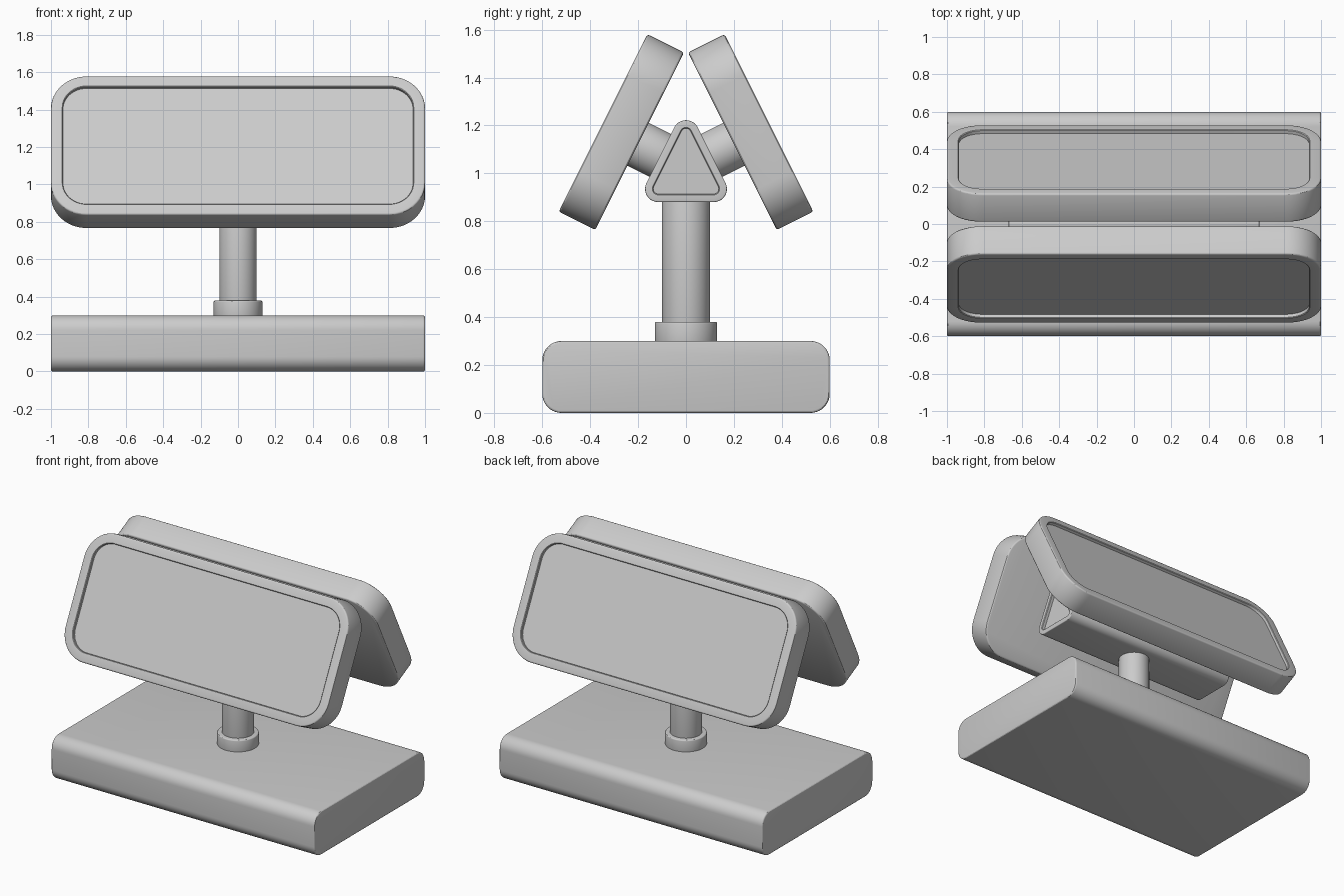
import bpy, bmesh, math
from mathutils import Matrix, Vector

cube = bpy.data.objects.get("Cube")
if cube:
    bpy.data.objects.remove(cube, do_unlink=True)

GREY = (0.6, 0.6, 0.6, 1)
mat = bpy.data.materials.new("light grey")
mat.use_nodes = True
mat.diffuse_color = GREY
mat.node_tree.nodes["Principled BSDF"].inputs["Base Color"].default_value = GREY


def rounded(corners, radius, steps=10):
    """Round the corners of a convex counter-clockwise polygon."""
    pts = [Vector(c) for c in corners]
    out = []
    for i, p in enumerate(pts):
        a = (pts[i - 1] - p).normalized()
        b = (pts[(i + 1) % len(pts)] - p).normalized()
        half = a.angle(b) / 2
        centre = p + (a + b).normalized() * radius / math.sin(half)
        sweep = math.pi - 2 * half
        start = math.atan2(-a.x, a.y)
        # outward normal of the incoming edge turns to that of the outgoing edge
        start = math.atan2(a.x, -a.y)
        for k in range(steps + 1):
            t = start + sweep * k / steps
            out.append(centre + radius * Vector((math.cos(t), math.sin(t))))
    return out


def rect(w, h):
    return [(-w, -h), (w, -h), (w, h), (-w, h)]


def finish(name, bm, matrix):
    bmesh.ops.recalc_face_normals(bm, faces=bm.faces)
    mesh = bpy.data.meshes.new(name)
    bm.to_mesh(mesh)
    bm.free()
    mesh.materials.append(mat)
    ob = bpy.data.objects.new(name, mesh)
    bpy.context.collection.objects.link(ob)
    ob.matrix_world = matrix
    bpy.ops.object.select_all(action="DESELECT")
    ob.select_set(True)
    bpy.context.view_layer.objects.active = ob
    bpy.ops.object.shade_smooth_by_angle(angle=math.radians(30))
    return ob


def solid(name, outline, depth, matrix, edge=0.01, rim=0, recess=0, both=False):
    """Extrude an outline along local z, soften its edges, sink the end faces."""
    bm = bmesh.new()
    low = bm.faces.new([bm.verts.new((p.x, p.y, -depth / 2)) for p in outline])
    ext = bmesh.ops.extrude_face_region(bm, geom=[low], use_keep_orig=True)
    top = [v for v in ext["geom"] if isinstance(v, bmesh.types.BMVert)]
    bmesh.ops.translate(bm, verts=top, vec=(0, 0, depth))
    bmesh.ops.recalc_face_normals(bm, faces=bm.faces)
    caps = [e for e in bm.edges if abs(e.verts[0].co.z - e.verts[1].co.z) < 1e-5]
    bmesh.ops.bevel(bm, geom=caps, offset=edge, segments=3, profile=0.5,
                    affect="EDGES", clamp_overlap=True)
    bm.normal_update()
    if rim:
        for s in ([1, -1] if both else [1]):
            cap = max((f for f in bm.faces if f.normal.z * s > 0.99),
                      key=lambda f: f.calc_area())
            bmesh.ops.inset_region(bm, faces=[cap], thickness=rim - edge, use_even_offset=True)
            bmesh.ops.inset_region(bm, faces=[cap], thickness=0.004, depth=-0.004,
                                   use_even_offset=True)
            floor = bmesh.ops.extrude_face_region(bm, geom=[cap])
            bmesh.ops.delete(bm, geom=[cap], context="FACES_ONLY")
            verts = [v for v in floor["geom"] if isinstance(v, bmesh.types.BMVert)]
            bmesh.ops.translate(bm, verts=verts, vec=(0, 0, -recess * s))
    return finish(name, bm, matrix)


def circle(r, n=48):
    return [Vector((r * math.cos(2 * math.pi * i / n), r * math.sin(2 * math.pi * i / n)))
            for i in range(n)]


def frame(x_axis, y_axis, z_axis, origin):
    m = Matrix((x_axis, y_axis, z_axis)).transposed().to_4x4()
    m.translation = origin
    return m


# Local (x, y, z) becomes world (y, z, x): profiles run along the width
along_x = frame((0, 1, 0), (0, 0, 1), (1, 0, 0), (0, 0, 0))

# Base slab with rounded long edges
solid("base", rounded(rect(0.6, 0.15), 0.08), 2,
      Matrix.Translation((0, 0, 0.15)) @ along_x)

# Pole and its collar
solid("pole", circle(0.1), 0.64, Matrix.Translation((0, 0, 0.6)), edge=0.004)
solid("pole_collar", circle(0.13), 0.1, Matrix.Translation((0, 0, 0.33)), edge=0.008)

# Triangular crossbar with sunken ends
solid("crossbar", rounded([(-0.205, 0.88), (0.205, 0.88), (0, 1.29)], 0.055), 1.34,
      along_x, edge=0.005, rim=0.03, recess=0.02, both=True)

# Two tilted panels, each held by a round arm
for side, sign in (("front", -1), ("back", 1)):
    normal = Vector((0, 2 * sign, 1)).normalized()
    up = Vector((0, -sign, 2)).normalized()
    centre = Vector((0, 0.27 * sign, 1.172))
    width = up.cross(normal)
    solid(side + "_panel", rounded(rect(1, 0.414), 0.19, 16), 0.17,
          frame(width, up, normal, centre), rim=0.06, recess=0.018)
    hub = Vector((0, 0.197 * sign, 1.12)) - normal * 0.06
    solid(side + "_arm", circle(0.1), 0.16, frame(width, up, normal, hub), edge=0.004)
